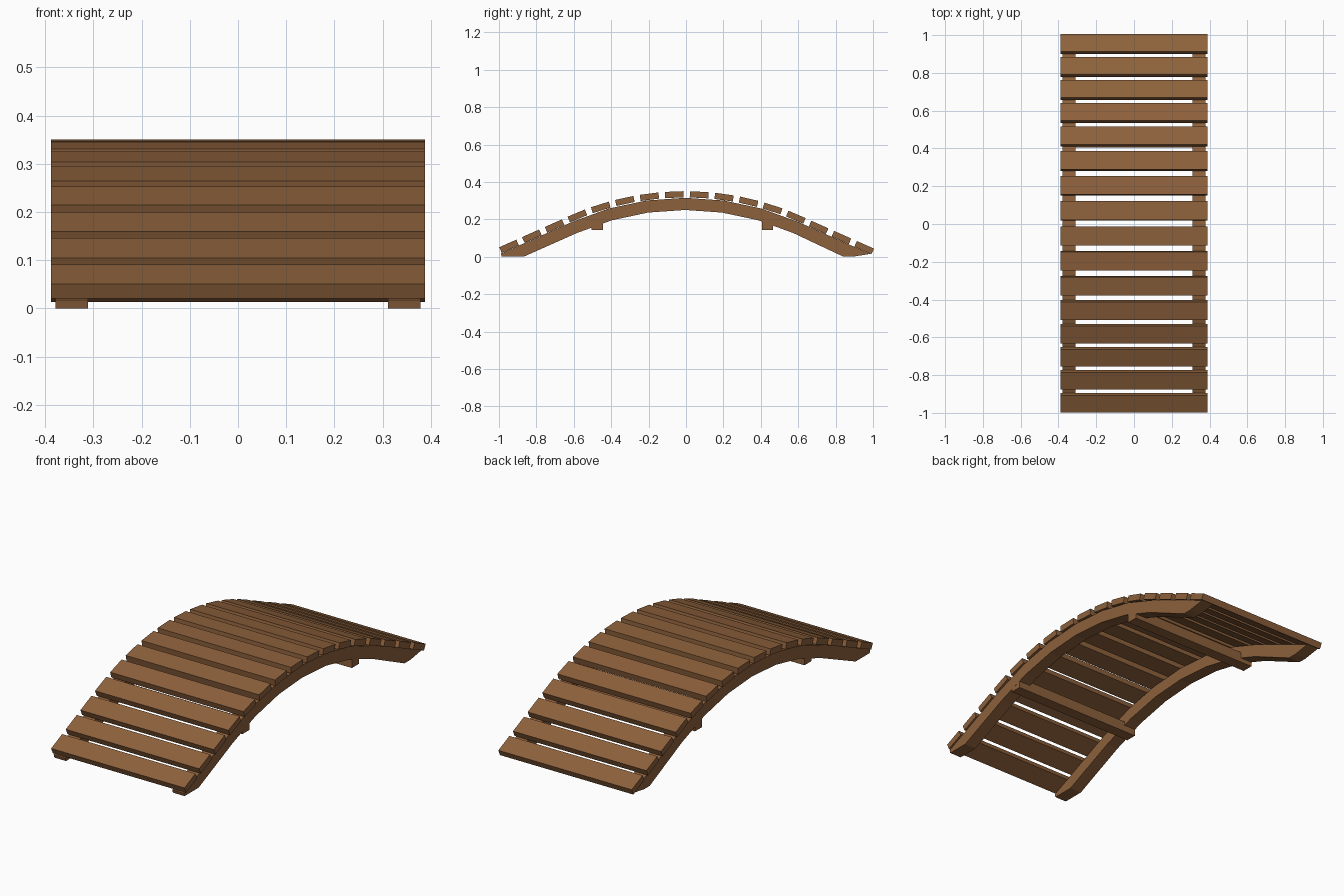
import bpy, bmesh, math
from mathutils import Vector

if "Cube" in bpy.data.objects:
    bpy.data.objects.remove(bpy.data.objects["Cube"])

wood = bpy.data.materials.new("brown wood")
wood.diffuse_color = (0.27, 0.12, 0.045, 1)
wood.use_nodes = True
wood.node_tree.nodes["Principled BSDF"].inputs["Base Color"].default_value = wood.diffuse_color

R, CREST, SHIFT = 1.5, 0.333, -0.005   # arc radius, slat height at crest, crest y
BEND = math.radians(24)                # beyond this angle the deck runs straight


def deck_point(s, off=0.0):
    """Point (y, z) and tangent angle at arc length s, moved off along the normal."""
    sign = 1 if s >= 0 else -1
    a = min(abs(s) / R, BEND)
    rest = max(abs(s) - R * BEND, 0)
    y = R * math.sin(a) + rest * math.cos(a) + off * math.sin(a)
    z = CREST - R * (1 - math.cos(a)) - rest * math.sin(a) + off * math.cos(a)
    return sign * y + SHIFT, z, -sign * a


def finish(name, bm):
    bmesh.ops.recalc_face_normals(bm, faces=bm.faces)
    me = bpy.data.meshes.new(name)
    bm.to_mesh(me)
    bm.free()
    me.materials.append(wood)
    ob = bpy.data.objects.new(name, me)
    bpy.context.collection.objects.link(ob)
    return ob


def box(name, size, loc, tilt=0.0):
    bm = bmesh.new()
    bmesh.ops.create_cube(bm, size=1)
    bmesh.ops.scale(bm, vec=size, verts=bm.verts)
    ob = finish(name, bm)
    ob.location = loc
    ob.rotation_euler.x = tilt
    return ob


# Deck slats, evenly spaced along the arch
STEP = 0.1333
for i in range(16):
    y, z, tilt = deck_point((i - 7.5) * STEP + 0.009)
    box(f"deck_slat_{i + 1}", (0.776, 0.1, 0.033), (0, y, z), tilt)

# Arched side rails with flat feet
angles = [math.radians(d) for d in (-24, -16, -8, 0, 8, 16, 24)]
top = [deck_point(a * R, -0.018)[:2] for a in angles]
under = [deck_point(a * R, -0.083)[:2] for a in angles]
profile = ([(-0.985, 0.0), (-0.99, 0.017)] + top + [(0.985, 0.015), (0.89, 0.0), (0.842, 0.0)]
           + under[::-1] + [(-0.868, 0.0)])
for name, x in (("left_rail", -0.379), ("right_rail", 0.311)):
    bm = bmesh.new()
    face = bm.faces.new([bm.verts.new((x, y, z)) for y, z in profile])
    ext = bmesh.ops.extrude_face_region(bm, geom=[face])
    moved = [v for v in ext["geom"] if isinstance(v, bmesh.types.BMVert)]
    bmesh.ops.translate(bm, vec=Vector((0.068, 0, 0)), verts=moved)
    finish(name, bm)

# Cross braces under the rails
for name, y in (("front_brace", -0.474), ("back_brace", 0.436)):
    box(name, (0.757, 0.06, 0.056), (0, y, 0.17))
